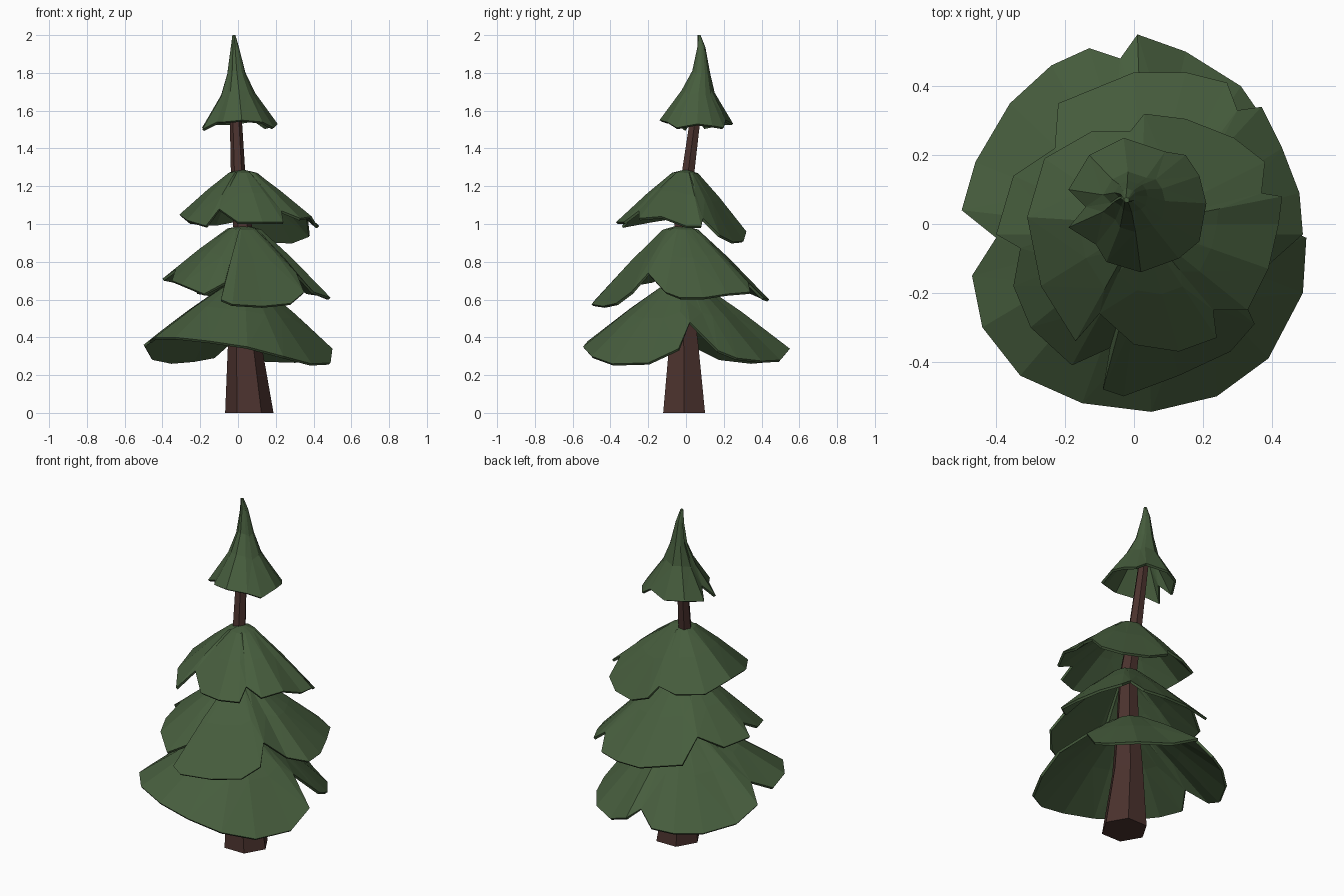
import bpy, bmesh, math
from mathutils import Vector


def material(name, color):
    m = bpy.data.materials.new(name)
    m.diffuse_color = (*color, 1)
    return m


GREEN = material("needles", (0.062, 0.11, 0.047))
BROWN = material("bark", (0.07, 0.032, 0.027))


def skin(name, rings, mat, cap_end):
    """Join equal-sized vertex rings with faces; cap the first and optionally the last."""
    bm = bmesh.new()
    loops = [[bm.verts.new(p) for p in ring] for ring in rings]
    n = len(loops[0])
    for a, b in zip(loops, loops[1:]):
        for i in range(n):
            j = (i + 1) % n
            bm.faces.new((a[i], a[j], b[j], b[i]))
    bm.faces.new(loops[0])
    if cap_end:
        bm.faces.new(loops[-1])
    bmesh.ops.recalc_face_normals(bm, faces=bm.faces)
    # open shells: make the crown face point up
    if not cap_end:
        bm.faces.ensure_lookup_table()
        if sum(f.normal.z * f.calc_area() for f in bm.faces) < 0:
            bmesh.ops.reverse_faces(bm, faces=bm.faces)
    bmesh.ops.triangulate(bm, faces=[f for f in bm.faces if len(f.verts) == 4])
    me = bpy.data.meshes.new(name)
    bm.to_mesh(me)
    bm.free()
    me.materials.append(mat)
    ob = bpy.data.objects.new(name, me)
    bpy.context.collection.objects.link(ob)
    return ob


def tier(name, rim, levels):
    """Drooping shell. levels: (centre x, centre y, z drop fraction, spread fraction), top z first."""
    top, steps = levels
    rings = []
    for cx, cy, drop, spread in steps:
        c = Vector((cx, cy))
        ring = []
        for x, y, z in rim:
            d = Vector((x, y)) - c
            # near the crown use a round ring, further out follow the rim
            p = c + d * spread
            ring.append((p.x, p.y, top + (z - top) * drop))
        rings.append(ring)
    rings.append(rim)
    ob = skin(name, rings, GREEN, False)
    mod = ob.modifiers.new("thickness", 'SOLIDIFY')
    mod.thickness = 0.014
    mod.offset = -1


def umbrella(cx, cy, top):
    return top, [(cx, cy, 0, 0.05), (cx, cy, 0.05, 0.2), (cx, cy, 0.44, 0.55)]


# Trunk: bent, tapering hexagonal tube
path = [(0.06, -0.01, 0, 0.128), (0.035, -0.012, 0.37, 0.088), (0.02, -0.03, 0.68, 0.065),
        (0.025, -0.02, 0.98, 0.05), (0.0, 0.012, 1.28, 0.038), (-0.015, 0.06, 1.64, 0.03)]
skin("trunk", [[(x + r * math.cos(k * math.pi / 3), y + r * math.sin(k * math.pi / 3), z)
                for k in range(6)] for x, y, z, r in path], BROWN, True)

# Bottom tier
tier("lower_branches", [
    (0.35, 0.02, 0.48), (0.42, 0.17, 0.33), (0.4, 0.27, 0.29), (0.31, 0.4, 0.275),
    (0.15, 0.5, 0.28), (0.01, 0.55, 0.34), (-0.04, 0.48, 0.38), (-0.13, 0.51, 0.3),
    (-0.24, 0.46, 0.28), (-0.36, 0.35, 0.27), (-0.46, 0.18, 0.29), (-0.5, 0.04, 0.36),
    (-0.4, -0.04, 0.44), (-0.47, -0.15, 0.38), (-0.44, -0.3, 0.4), (-0.33, -0.44, 0.4),
    (-0.15, -0.52, 0.38), (0.05, -0.545, 0.35), (0.24, -0.5, 0.3), (0.39, -0.39, 0.26),
    (0.49, -0.2, 0.265), (0.5, -0.04, 0.34)], umbrella(0.03, -0.02, 0.69))

# Second tier
tier("middle_branches", [
    (0.49, -0.03, 0.61), (0.48, 0.09, 0.61), (0.43, 0.22, 0.63), (0.37, 0.34, 0.64),
    (0.3, 0.33, 0.69), (0.27, 0.41, 0.61), (0.15, 0.44, 0.6), (0.0, 0.44, 0.6),
    (-0.22, 0.35, 0.64), (-0.23, 0.22, 0.76), (-0.35, 0.14, 0.7), (-0.4, -0.03, 0.71),
    (-0.33, -0.07, 0.76), (-0.35, -0.18, 0.7), (-0.3, -0.3, 0.68), (-0.18, -0.41, 0.63),
    (-0.07, -0.36, 0.69), (-0.09, -0.48, 0.6), (-0.03, -0.5, 0.575), (0.13, -0.44, 0.565),
    (0.28, -0.37, 0.58), (0.35, -0.29, 0.64), (0.31, -0.2, 0.74), (0.4, -0.11, 0.64)],
    umbrella(0.03, -0.03, 0.99))

# Third tier
tier("upper_branches", [
    (0.42, 0.0, 0.99), (0.43, 0.08, 0.99), (0.37, 0.09, 1.03), (0.38, 0.18, 0.94),
    (0.29, 0.25, 0.905), (0.15, 0.305, 0.91), (0.03, 0.32, 0.96), (-0.01, 0.27, 1.02),
    (-0.12, 0.27, 1.0), (-0.26, 0.19, 1.01), (-0.31, 0.02, 1.05), (-0.27, -0.18, 1.02),
    (-0.17, -0.34, 0.99), (-0.1, -0.26, 1.08), (0.0, -0.35, 1.01), (0.13, -0.37, 1.01),
    (0.24, -0.33, 1.01), (0.23, -0.25, 1.07), (0.33, -0.25, 1.03), (0.39, -0.13, 1.04)],
    umbrella(0.02, 0.0, 1.285))

# Pointed tip, leaning slightly
tier("treetop", [
    (0.21, 0.06, 1.53), (0.19, 0.14, 1.52), (0.15, 0.2, 1.51), (0.09, 0.21, 1.55),
    (-0.03, 0.25, 1.53), (-0.13, 0.2, 1.53), (-0.19, 0.1, 1.51), (-0.14, 0.05, 1.57),
    (-0.19, -0.01, 1.5), (-0.11, -0.06, 1.54), (-0.08, -0.11, 1.54), (0.02, -0.14, 1.55),
    (0.13, -0.1, 1.54), (0.19, -0.05, 1.51)],
    (2.0, [(-0.023, 0.07, 0, 0.04), (-0.02, 0.085, 0.14, 0.11),
           (-0.015, 0.088, 0.42, 0.24), (-0.008, 0.072, 0.65, 0.45)]))
